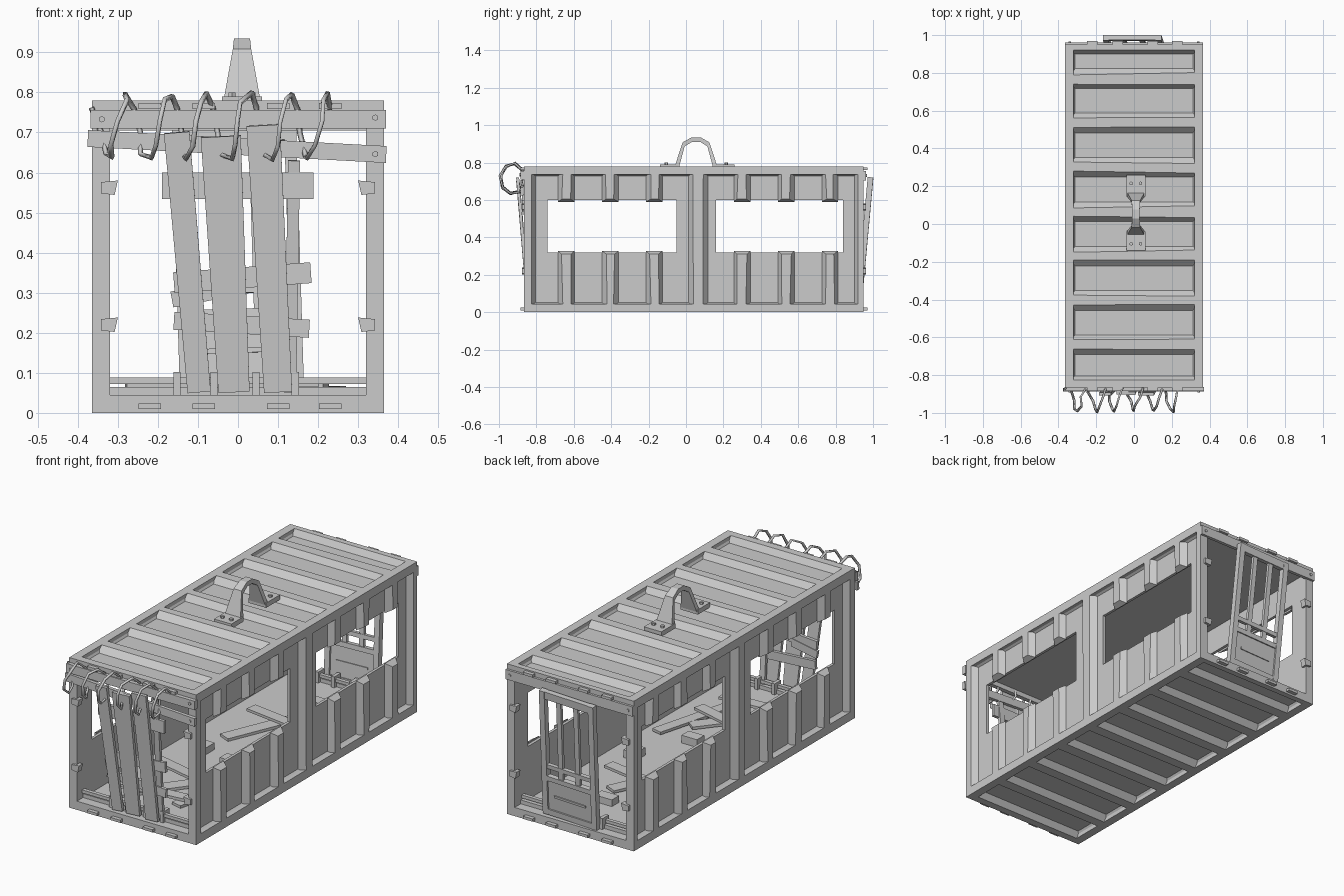
import bpy, bmesh, math, random
from mathutils import Vector, Matrix

if "Cube" in bpy.data.objects:
    bpy.data.objects.remove(bpy.data.objects["Cube"])

random.seed(4)
X, Y0, Y1, H = 0.365, -0.865, 0.95, 0.78
RIBS = [-0.64 + 0.235 * i for i in range(7)]


def finish(bm, name):
    bmesh.ops.recalc_face_normals(bm, faces=bm.faces)
    me = bpy.data.meshes.new(name)
    bm.to_mesh(me)
    bm.free()
    ob = bpy.data.objects.new(name, me)
    bpy.context.collection.objects.link(ob)
    return ob


def hexa(bm, pts):
    v = [bm.verts.new(p) for p in pts]
    for f in ((0, 1, 2, 3), (4, 5, 6, 7), (0, 1, 5, 4), (1, 2, 6, 5), (2, 3, 7, 6), (3, 0, 4, 7)):
        bm.faces.new([v[i] for i in f])


def box(bm, lo, hi):
    (a, b, c), (d, e, f) = lo, hi
    hexa(bm, [(a, b, c), (d, b, c), (d, e, c), (a, e, c), (a, b, f), (d, b, f), (d, e, f), (a, e, f)])


def slab(name, *boxes):
    bm = bmesh.new()
    for lo, hi in boxes:
        box(bm, lo, hi)
    return finish(bm, name)


def plank(bm, p0, p1, w, t, side=(1, 0, 0), w1=None):
    """Board from p0 to p1, width along side, thickness across."""
    p0, p1 = Vector(p0), Vector(p1)
    d = (p1 - p0).normalized()
    s = Vector(side)
    s = (s - d * s.dot(d)).normalized()
    n = d.cross(s) * t / 2
    pts = []
    for p, k in ((p0, w / 2), (p1, (w1 or w) / 2)):
        pts += [p - s * k - n, p + s * k - n, p + s * k + n, p - s * k + n]
    hexa(bm, pts)


def board(name, *args, **kw):
    bm = bmesh.new()
    plank(bm, *args, **kw)
    return finish(bm, name)


# Ribbed wall: u runs along y, v across, d inward from the outer skin
def ribbed_wall(name, place, v0, v1, windows):
    bm = bmesh.new()
    D, T, S = 0.03, 0.045, 0.02

    def raised(u0, u1, a, b, su0=0, su1=0, sa=0, sb=0, j=0):
        r = lambda: random.uniform(-j, j)
        pts = [(u0 + r(), a, 0), (u1 + r(), a, 0), (u1 + r(), b, 0), (u0 + r(), b, 0),
               (u0 - su0, a - sa, D), (u1 + su1, a - sa, D), (u1 + su1, b + sb, D), (u0 - su0, b + sb, D)]
        hexa(bm, [place(*p) for p in pts])

    def plate(u0, u1, a, b):
        hexa(bm, [place(u, v, d) for d in (D, T) for u, v in ((u0, a), (u1, a), (u1, b), (u0, b))])

    # rim rails
    raised(Y0, Y1, v0, v0 + 0.032, sb=S)
    raised(Y0, Y1, v1 - 0.032, v1, sa=S)
    raised(Y0, Y0 + 0.04, v0, v1, su1=S)
    raised(Y1 - 0.03, Y1, v0, v1, su0=S)
    # skin and ribs
    if windows:
        plate(Y0, Y1, v0, 0.32)
        plate(Y0, Y1, 0.6, v1)
        for a, b in ((Y0, -0.74), (-0.05, 0.16), (0.84, Y1)):
            plate(a, b, 0.32, 0.6)
    else:
        plate(Y0, Y1, v0, v1)
    for i, c in enumerate(RIBS):
        if windows and i != 3:
            raised(c - 0.022, c + 0.022, v0 + 0.02, 0.31, 0.022, 0.022, 0, 0.018, 0.006)
            raised(c - 0.022, c + 0.022, 0.605, v1 - 0.02, 0.022, 0.022, 0.015, 0, 0.006)
        else:
            raised(c - 0.026, c + 0.026, v0 + 0.02, v1 - 0.02, 0.026, 0.026, 0, 0, 0.007)
    return finish(bm, name)


ribbed_wall("right_wall", lambda u, v, d: (X - d, u, v), 0, H, True)
ribbed_wall("left_wall", lambda u, v, d: (-X + d, u, v), 0, H, True)
ribbed_wall("roof", lambda u, v, d: (v, u, H - d), -X, X, False)
ribbed_wall("floor", lambda u, v, d: (v, u, d), -X, X, False)

# End lugs, side hinge blocks and thresholds, same on both ends
for end, y, s in (("front", Y0, -1), ("back", Y1, 1)):
    bm = bmesh.new()
    for x in (-0.22, -0.085, 0.1, 0.23):
        for z in (0.017, 0.766):
            ya, yb = sorted((y, y + s * 0.02))
            box(bm, (x - 0.028, ya, z - 0.007), (x + 0.028, yb, z + 0.007))
    finish(bm, end + "_lugs")
    bm = bmesh.new()
    for sx in (-1, 1):
        for z in (0.22, 0.562):
            hexa(bm, [(sx * px, y + s * dy, z + dz) for dy in (-0.02, 0.012)
                      for px, dz in ((0.342, -0.014), (0.342, 0.014), (0.3, 0.018), (0.308, -0.018))])
    finish(bm, end + "_hinges")
    y2 = y - s * 0.06
    slab(end + "_threshold", ((-0.32, y2 - 0.01, 0.045), (0.32, y2 + 0.01, 0.065)),
         ((-0.32, y2 - 0.018, 0.072), (0.32, y2 + 0.002, 0.088)))
    slab(end + "_brackets", *[((x - 0.009, y2 - 0.026, 0.045), (x + 0.009, y2 + 0.026, 0.102))
                              for x in (-0.152, -0.06, 0.045, 0.143)])

# Lintel boards across the open ends, with bolts
slab("front_lintel", ((-0.368, -0.885, 0.71), (0.37, -0.862, 0.756)))
slab("back_lintel", ((-0.365, 0.945, 0.705), (0.365, 0.962, 0.755)))
board("front_crooked_board", (-0.375, -0.877, 0.685), (0.37, -0.877, 0.645), 0.042, 0.018, side=(0, 0, 1))
for i, (x, y, z) in enumerate(((-0.34, -0.887, 0.733), (0.343, -0.887, 0.737), (0.343, -0.887, 0.646),
                               (-0.34, 0.963, 0.73), (0.34, 0.963, 0.73))):
    bm = bmesh.new()
    bmesh.ops.create_cone(bm, cap_ends=True, segments=6, radius1=0.008, radius2=0.008, depth=0.008,
                          matrix=Matrix.Translation((x, y, z)) @ Matrix.Rotation(math.pi / 2, 4, 'X'))
    finish(bm, "bolt_%d" % i)

# Front barricade: leaning uprights: top x, top z, bottom x, bottom width, top width
for i, (xt, zt, xb, wb, wt, dy) in enumerate(((-0.153, 0.70, -0.097, 0.058, 0.064, 0),
                                              (-0.043, 0.69, -0.01, 0.078, 0.1, 0.004),
                                              (0.063, 0.718, 0.1, 0.07, 0.084, 0),
                                              (0.14, 0.63, 0.13, 0.03, 0.03, 0.03))):
    board("barricade_plank_%d" % i, (xb, -0.845 + dy, 0.052), (xt, -0.9 + dy, zt), wb, 0.016, w1=wt)
for i, (xa, za, xb, zb, w, y) in enumerate(((-0.19, 0.567, 0.188, 0.567, 0.065, -0.868),
                                            (-0.16, 0.325, 0.182, 0.35, 0.052, -0.85),
                                            (-0.165, 0.283, -0.02, 0.31, 0.04, -0.846),
                                            (-0.16, 0.23, 0.178, 0.21, 0.045, -0.84))):
    board("barricade_crosspiece_%d" % i, (xa, y, za), (xb, y, zb), w, 0.016, side=(0, 0, 1))

# Angular wire coil around the lintel
cu = bpy.data.curves.new("wire_coil", 'CURVE')
cu.dimensions = '3D'
cu.bevel_depth, cu.bevel_resolution = 0.007, 0
n, turns = 8, 6
sp = cu.splines.new('POLY')
sp.points.add(n * turns)
for i, p in enumerate(sp.points):
    a = -0.6 + 2 * math.pi * i / n
    k = random.uniform(0.86, 1.03)
    p.co = (-0.36 + 0.6 * i / (n * turns) + random.uniform(-.01, .01),
            -0.928 + 0.068 * k * math.cos(a), 0.713 - 0.086 * k * math.sin(a), 1)
ob = bpy.data.objects.new("wire_coil", cu)
bpy.context.collection.objects.link(ob)
bpy.context.view_layer.objects.active = ob
ob.select_set(True)
bpy.ops.object.convert(target='MESH')

# Back door leaning outward: stiles, rails, slats, lower panel
door = slab("back_door",
            ((-0.155, -0.015, 0), (-0.125, 0.015, 0.67)), ((0.125, -0.015, 0), (0.155, 0.015, 0.67)),
            ((-0.125, -0.013, 0.63), (0.125, 0.013, 0.67)), ((-0.125, -0.013, 0), (0.125, 0.013, 0.03)),
            ((-0.125, -0.006, 0.03), (0.125, 0.006, 0.19)), ((-0.125, -0.013, 0.185), (0.125, 0.013, 0.21)),
            ((-0.125, -0.01, 0.25), (0.125, 0.01, 0.272)), ((-0.062, -0.008, 0.21), (-0.036, 0.008, 0.64)),
            ((0.036, -0.008, 0.21), (0.062, 0.008, 0.64)), ((-0.09, -0.011, 0.1), (0.09, 0.011, 0.112)))
door.matrix_world = (Matrix.Translation((0.01, 0.925, 0.05)) @ Matrix.Rotation(-0.03, 4, 'Y')
                     @ Matrix.Rotation(-0.092, 4, 'X'))

# Lifting loop on the roof
prof = [(-0.06, .78, .046), (-0.018, .908, .023), (0.03, .935, .02), (0.078, .935, .02),
        (0.125, .908, .023), (0.167, .78, .046)]
bm = bmesh.new()
rings = []
for y, z, w in prof:
    c = Vector((0.01, y, z))
    inn = (Vector((0.01, 0.054, 0.76)) - c).normalized() * 0.024
    if z < .79:
        inn = Vector((0, math.copysign(0.024, 0.054 - y), 0))
    rings.append([bm.verts.new(c + Vector((sx * w, 0, 0)) + o) for sx, o in
                  ((-1, Vector()), (1, Vector()), (1, inn), (-1, inn))])
for a, b in zip(rings, rings[1:]):
    for i in range(4):
        bm.faces.new((a[i], a[(i + 1) % 4], b[(i + 1) % 4], b[i]))
finish(bm, "lifting_loop")
slab("lifting_loop_feet", ((-0.04, 0.145, 0.765), (0.06, 0.26, 0.79)), ((-0.04, -0.14, 0.765), (0.06, -0.04, 0.79)))
for y in (0.215, -0.105):
    for x in (-0.015, 0.035):
        bm = bmesh.new()
        bmesh.ops.create_cone(bm, cap_ends=True, segments=6, radius1=0.01, radius2=0.01, depth=0.014,
                              matrix=Matrix.Translation((x, y, 0.793)))
        finish(bm, "loop_bolt")

# Loose boards and blocks on the floor
for i, (x0, y0, x1, y1, z, w) in enumerate(((-0.2, -0.7, 0.15, -0.25, 0.053, 0.07), (-0.25, -0.3, 0.22, -0.42, 0.066, 0.06),
                                            (0.1, -0.65, 0.24, -0.1, 0.055, 0.06), (-0.15, 0.1, 0.05, 0.55, 0.053, 0.07),
                                            (-0.22, 0.42, 0.2, 0.35, 0.066, 0.06), (-0.28, -0.62, 0.2, -0.58, 0.068, 0.06))):
    board("loose_board_%d" % i, (x0, y0, z), (x1, y1, z + 0.005), w, 0.014, side=(y1 - y0, x0 - x1, 0))
slab("loose_blocks", ((0.0, -0.15, 0.045), (0.09, -0.09, 0.085)), ((-0.2, -0.1, 0.045), (-0.12, -0.02, 0.08)),
     ((-0.05, 0.62, 0.045), (0.05, 0.68, 0.08)), ((0.15, 0.12, 0.045), (0.22, 0.2, 0.085)))
